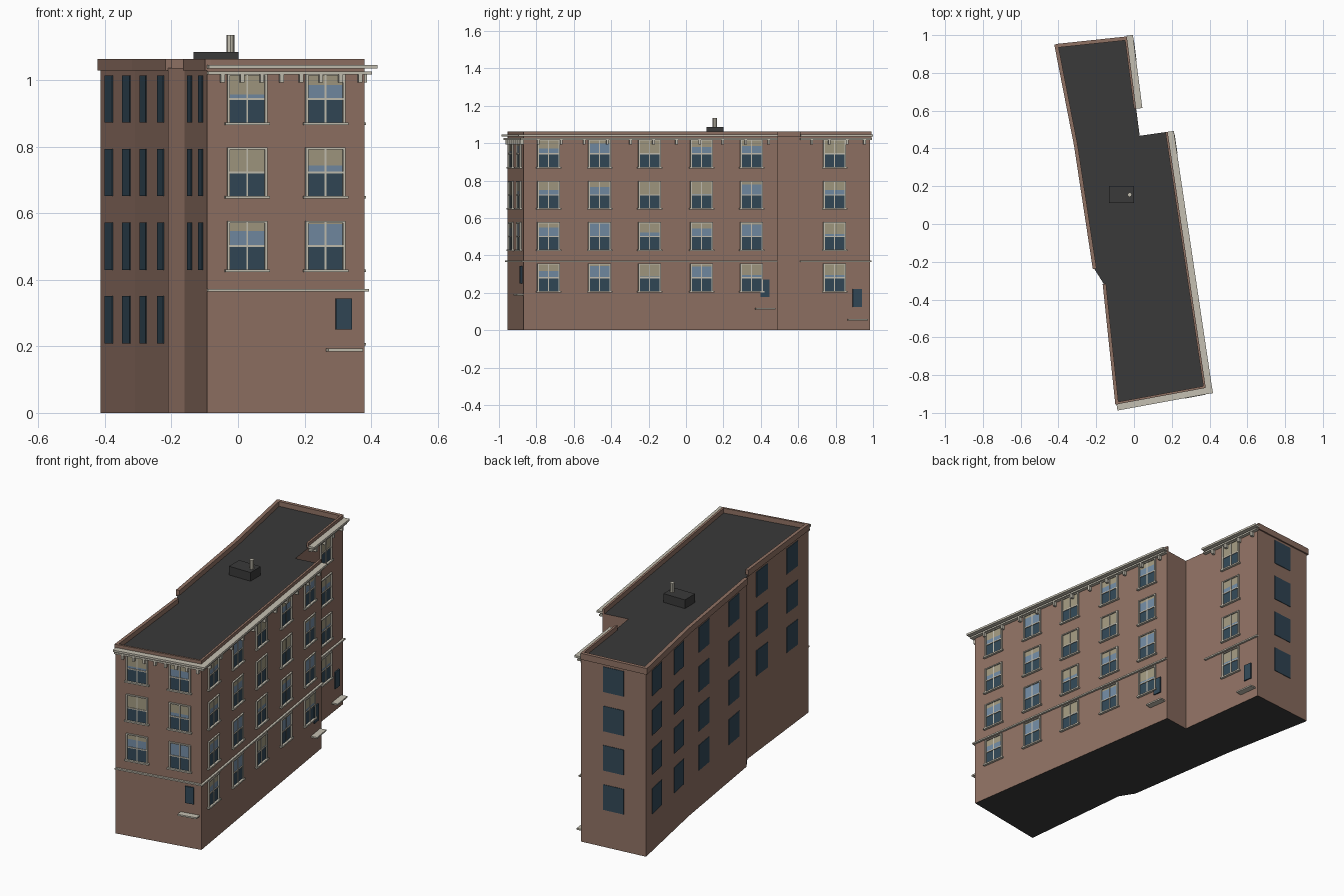
import bpy, bmesh
from mathutils import Vector

if "Cube" in bpy.data.objects:
    bpy.data.objects.remove(bpy.data.objects["Cube"])


def material(name, rgb):
    m = bpy.data.materials.new(name)
    m.diffuse_color = (*rgb, 1)
    m.use_nodes = True
    m.node_tree.nodes["Principled BSDF"].inputs["Base Color"].default_value = m.diffuse_color
    return m


BRICK = material("brick", (0.28, 0.168, 0.127))
STONE = material("pale stone", (0.56, 0.53, 0.445))
GLASS = material("dark glass", (0.032, 0.065, 0.095))
SKY = material("reflecting glass", (0.17, 0.26, 0.37))
BLIND = material("window blind", (0.36, 0.32, 0.22))
ROOF = material("roof felt", (0.042, 0.042, 0.042))

# Footprint, counter-clockwise from the front left corner
PLAN = [Vector(p) for p in [(-.093, -.955), (.38, -.868), (.178, .488), (.03, .467), (-.037, .985),
                            (-.413, .945), (-.31, .418), (-.21, -.238), (-.16, -.317)]]
FRONT, RIGHT, NOTCH, RIGHT_BACK, BACK, LEFT_BACK, LEFT_MID, LEFT_DIAG, LEFT_FRONT = range(9)
ROOF_Z = 1.036
FLOORS = [0.28, 0.501, 0.722, 0.943]
parts = {}


def wall(i):
    """Start, direction, outward normal and length of a wall."""
    p, q = PLAN[i], PLAN[(i + 1) % len(PLAN)]
    u = (q - p).normalized()
    return p, u, Vector((u.y, -u.x)), (q - p).length


def along(i, axis, value):
    """Distance along wall i at which the x or y coordinate has a value."""
    p, u, n, length = wall(i)
    return (value - p[axis]) / u[axis]


def block(name, mat, i, u0, u1, d0, d1, z0, z1):
    """Box on wall i: span along the wall, depth outward, height."""
    bm = parts.setdefault(name, (bmesh.new(), mat))[0]
    p, u, n, _ = wall(i)
    ring = [p + u * a + n * d for a, d in ((u0, d0), (u0, d1), (u1, d1), (u1, d0))]
    lo = [bm.verts.new((c.x, c.y, z0)) for c in ring]
    hi = [bm.verts.new((c.x, c.y, z1)) for c in ring]
    bm.faces.new(lo)
    bm.faces.new(hi[::-1])
    for k in range(4):
        j = (k + 1) % 4
        bm.faces.new((lo[k], hi[k], hi[j], lo[j]))


def finish(name, bm, mats):
    bmesh.ops.recalc_face_normals(bm, faces=bm.faces)
    me = bpy.data.meshes.new(name)
    bm.to_mesh(me)
    bm.free()
    for m in mats:
        me.materials.append(m)
    ob = bpy.data.objects.new(name, me)
    bpy.context.collection.objects.link(ob)
    return ob


def sash_window(i, c, z, blind):
    """Framed window: dark lower sash, bright upper sash partly behind a blind."""
    w, h = 0.057, 0.07
    block("lower_glass", GLASS, i, c - w, c + w, -.01, .002, z - h, z)
    split = z + h * (1 - blind)
    if blind < 1:
        block("upper_glass", SKY, i, c - w, c + w, -.01, .002, z, split)
    if blind > 0:
        block("blinds", BLIND, i, c - w, c + w, -.01, .002, split, z + h)
    for s in (-1, 1):
        e = c + s * w
        block("window_frames", STONE, i, e - .004, e + .004, 0, .009, z - h, z + h)
    block("window_frames", STONE, i, c - w - .004, c + w + .004, 0, .009, z + h, z + h + .006)
    block("window_bars", STONE, i, c - .0025, c + .0025, 0, .005, z - h, z + h)
    block("window_bars", STONE, i, c - w, c + w, 0, .006, z - .003, z + .003)
    block("window_sills", STONE, i, c - w - .011, c + w + .011, 0, .014, z - h - .008, z - h)


# Building body: brick walls, felt roof and underside
bm = bmesh.new()
lo = [bm.verts.new((p.x, p.y, 0)) for p in PLAN]
hi = [bm.verts.new((p.x, p.y, ROOF_Z)) for p in PLAN]
bm.faces.new(lo[::-1])
bm.faces.new(hi)
for k in range(len(PLAN)):
    j = (k + 1) % len(PLAN)
    bm.faces.new((lo[k], lo[j], hi[j], hi[k]))
bm.normal_update()
for f in bm.faces:
    f.material_index = 1 if abs(f.normal.z) > .5 else 0
finish("building_body", bm, [BRICK, ROOF])

back_start = along(RIGHT_BACK, 1, .61)

# Parapets: flush on the street sides, slightly projecting elsewhere
for i, start, out in [(FRONT, 0, 0), (RIGHT, 0, 0), (RIGHT_BACK, back_start, 0), (BACK, 0, .008),
                      (LEFT_BACK, -.006, .008), (LEFT_MID, 0, .008), (LEFT_FRONT, 0, .006)]:
    block("parapet", BRICK, i, start, wall(i)[3], -.012, out, 1.028 if out else ROOF_Z, 1.063)

# Cornice, brackets and belt course on the street sides
for i, start, count, e0, e1 in [(FRONT, 0, 8, 0, .033), (RIGHT, 0, 11, .033, 0),
                                (RIGHT_BACK, back_start, 4, 0, .012)]:
    length = wall(i)[3]
    block("cornice", STONE, i, start - e0, length + e1, 0, .033, 1.034, 1.045)
    block("cornice", STONE, i, start - e0 * .6, length + e1 * .6, 0, .02, 1.017, 1.026)
    block("belt_course", STONE, i, start - e0 * .35, length + e1 * .35, 0, .012, .364, .372)
    step = (length - start) / count
    for k in range(count):
        c = start + step * (k + .5) + .015
        block("cornice_brackets", STONE, i, c - .006, c + .006, 0, .018, .993, 1.017)

# Sash windows: blind share for each floor, None where there is no window
columns = [
    (FRONT, 0, .027, (None, .35, .95, .8)),
    (FRONT, 0, .262, (None, .05, .7, .4)),
    (RIGHT, 1, -.735, (.5, .3, .6, .6)),
    (RIGHT, 1, -.463, (.1, 0, .4, .2)),
    (RIGHT, 1, -.195, (.9, .7, 1, 1)),
    (RIGHT, 1, .083, (.15, .4, .9, .5)),
    (RIGHT, 1, .35, (.8, .1, .2, .4)),
    (RIGHT_BACK, 1, .794, (.8, .8, .6, 1)),
]
for i, axis, value, blinds in columns:
    for z, b in zip(FLOORS, blinds):
        if b is not None:
            sash_window(i, along(i, axis, value), z, b)

# Plain windows on the rear sides
plain = [(LEFT_BACK, -.387, 0), (LEFT_BACK, -.334, 0), (LEFT_MID, -.284, 0), (LEFT_MID, -.232, 0),
         (LEFT_FRONT, -.144, 1), (LEFT_FRONT, -.111, 1), (BACK, -.225, 0)]
for i, x, first in plain:
    c = along(i, 0, x)
    for z in FLOORS[first:]:
        block("plain_windows", GLASS, i, c - .06, c + .06, -.01, .003, z - .071, z + .071)

# Small entrance windows with projecting ledges below
for i, axis, value, z0, ledge_z in [(FRONT, 0, .317, .25, .185), (RIGHT, 1, .421, .177, .11),
                                    (RIGHT_BACK, 1, .915, .125, .052)]:
    c = along(i, axis, value)
    block("entrance_windows", GLASS, i, c - .024, c + .024, -.01, .007, z0, z0 + .094)
    block("ledges", STONE, i, c - .053, c + .053, 0, .035, ledge_z, ledge_z + .008)

for name, (bm, mat) in parts.items():
    finish(name, bm, [mat])

# Rooftop box and vent pipe
bpy.ops.mesh.primitive_cube_add(size=1, location=(-.066, .155, 1.06))
box = bpy.context.object
box.name = "rooftop_box"
box.scale = (.134, .09, .05)
box.data.materials.append(ROOF)
bpy.ops.mesh.primitive_cylinder_add(vertices=8, radius=.012, depth=.055, location=(-.023, .155, 1.108))
pipe = bpy.context.object
pipe.name = "vent_pipe"
pipe.data.materials.append(STONE)
